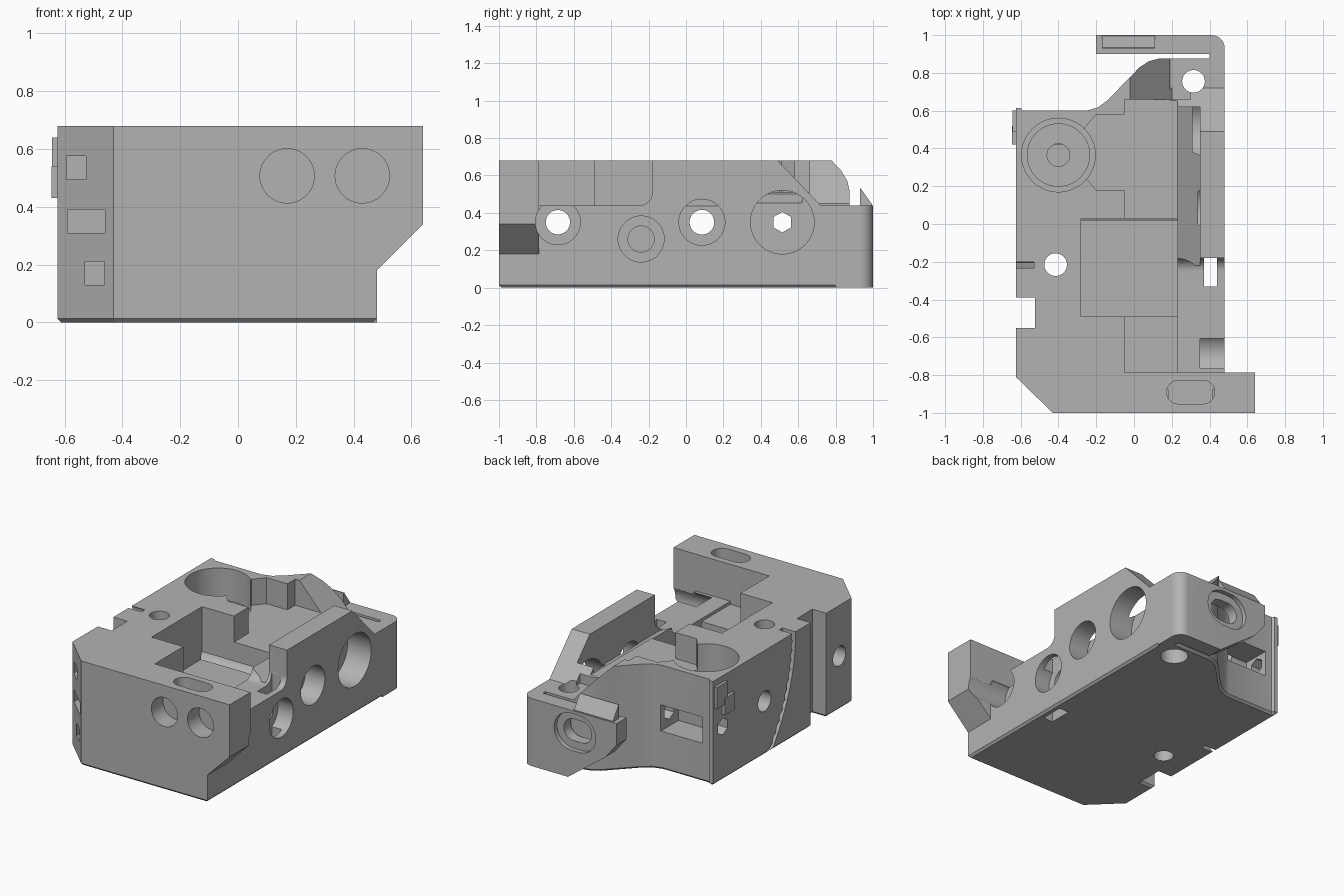
import bpy, bmesh, math
from mathutils import Vector

cube = bpy.data.objects.get("Cube")
if cube:
    bpy.data.objects.remove(cube, do_unlink=True)

grey = bpy.data.materials.new("machined_grey")
grey.use_nodes = True
COLOUR = (0.45, 0.45, 0.45, 1)
grey.diffuse_color = COLOUR
grey.node_tree.nodes["Principled BSDF"].inputs["Base Color"].default_value = COLOUR


def prism(name, pts, axis, lo, hi):
    """Extrude a 2D outline along an axis: x uses (y,z), y uses (x,z), z uses (x,y)."""
    place = {"x": lambda a, b, c: (c, a, b),
             "y": lambda a, b, c: (a, c, b),
             "z": lambda a, b, c: (a, b, c)}[axis]
    bm = bmesh.new()
    face = bm.faces.new([bm.verts.new(place(a, b, lo)) for a, b in pts])
    new = bmesh.ops.extrude_face_region(bm, geom=[face])["geom"]
    shift = Vector(place(0, 0, hi - lo))
    bmesh.ops.translate(bm, vec=shift, verts=[v for v in new if isinstance(v, bmesh.types.BMVert)])
    bmesh.ops.recalc_face_normals(bm, faces=bm.faces)
    mesh = bpy.data.meshes.new(name)
    bm.to_mesh(mesh)
    bm.free()
    mesh.materials.append(grey)
    obj = bpy.data.objects.new(name, mesh)
    bpy.context.collection.objects.link(obj)
    return obj


def rect(a0, a1, b0, b1):
    return [(a0, b0), (a1, b0), (a1, b1), (a0, b1)]


def arc(a, b, r, start=0, end=360, n=40):
    full = end - start == 360
    return [(a + r * math.cos(math.radians(start + (end - start) * i / n)),
             b + r * math.sin(math.radians(start + (end - start) * i / n)))
            for i in range(n if full else n + 1)]


def stadium(a, b, half, r):
    return arc(a + half, b, r, -90, 90, 16) + arc(a - half, b, r, 90, 270, 16)


def boolean(target, tool, operation="DIFFERENCE"):
    mod = target.modifiers.new("cut", "BOOLEAN")
    mod.object, mod.operation, mod.solver = tool, operation, "EXACT"
    bpy.context.view_layer.objects.active = target
    bpy.ops.object.modifier_apply(modifier=mod.name)
    bpy.data.objects.remove(tool, do_unlink=True)


def cut(pts, axis, lo, hi):
    boolean(body, prism("cutter", pts, axis, lo, hi))


# Main block, with side notch and swept rear shoulder
outline = [(-0.625, -0.81), (-0.43, -1), (0.48, -1), (0.48, 0.875), (0.13, 0.875),
           (0.08, 0.862), (0.03, 0.83), (-0.14, 0.655), (-0.19, 0.618), (-0.25, 0.6),
           (-0.59, 0.6), (-0.6, 0.615), (-0.625, 0.615),
           (-0.625, -0.39), (-0.525, -0.39), (-0.525, -0.55), (-0.625, -0.55)]
body = prism("body", outline, "z", 0, 0.68)
bm = bmesh.new()
bm.from_mesh(body.data)
bottom = [e for e in bm.edges if all(v.co.z < 0.001 for v in e.verts)]
bmesh.ops.bevel(bm, geom=bottom, offset=0.014, segments=1, affect="EDGES")
bm.to_mesh(body.data)
bm.free()

# Overhanging front flange
flange = prism("flange", [(0.4, 0.1), (0.48, 0.18), (0.64, 0.34), (0.64, 0.68), (0.4, 0.68)],
               "y", -1, -0.785)
boolean(body, flange, "UNION")

# Rear spring arm with rounded corner, joined at the right side
arm = prism("spring_arm", [(-0.2, 0.9), (0.4, 0.9), (0.4, 0.8), (0.48, 0.8)]
            + arc(0.41, 0.93, 0.07, 0, 90, 10) + [(-0.2, 1)], "z", 0, 0.44)
boolean(arm, prism("cutter", [(-0.3, -0.1), (0.25, -0.1), (0.15, 0), (-0.12, 0.2),
                              (-0.2, 0.3), (-0.3, 0.3)], "y", 0.885, 1.1))

# Lowered rear right deck: long ramp, then side slope of the shoulder
cut([(0.49, 0.68), (0.72, 0.44), (1.1, 0.44), (1.1, 0.8), (0.49, 0.8)], "x", 0.19, 0.7)
cut([(-0.02, 0.68), (0.2, 0.44), (0.3, 0.44), (0.3, 0.8), (-0.02, 0.8)], "y", 0.66, 1.1)
boolean(body, arm, "UNION")

# Stepped central pocket
cut(rect(-0.28, 0.23, -0.49, 0.03), "z", 0.34, 0.8)
cut(rect(-0.05, 0.23, -0.785, -0.48), "z", 0.42, 0.8)
cut(rect(-0.05, 0.231, 0.02, 0.66), "z", 0.51, 0.8)
cut([(0.229, 0.5), (0.35, 0.43), (0.35, 0.8), (0.229, 0.8)], "y", -0.22, 0.62)

# Lowered right side with a filleted end
cut([(-0.785, 0.44), (-0.25, 0.44)] + arc(-0.25, 0.51, 0.07, -80, 0, 10)
    + [(-0.18, 0.8), (-0.785, 0.8)], "x", 0.22, 0.7)

# Round well, its side opening and rear window
well = (-0.4, 0.365)
cut(arc(*well, 0.195, n=64), "z", 0.47, 0.8)
cut(arc(*well, 0.165, n=64), "z", 0.44, 0.6)
cut(arc(*well, 0.06), "z", 0.36, 0.6)
cut([(-0.26, 0.25), (-0.2, 0.18), (-0.04, 0.18), (-0.04, 0.58), (-0.2, 0.58), (-0.26, 0.51)],
    "z", 0.51, 0.8)
cut(rect(-0.54, -0.24, 0.25, 0.42), "y", 0.42, 0.8)

# Cross bores through both sides, with counterbores on the right
for y, z, r, rim, depth, sides in [(-0.685, 0.35, 0.065, 0.12, 0.13, 40),
                                   (0.085, 0.35, 0.066, 0.123, 0.14, 40),
                                   (0.515, 0.35, 0.055, 0.17, 0.17, 6)]:
    cut(arc(y, z, rim, n=56), "x", 0.48 - depth, 0.7)
    cut(arc(y, z, r, 30, 390, sides), "x", -0.8, 0.6)
cut(arc(-0.24, 0.26, 0.123, n=48), "x", 0.37, 0.7)
cut(arc(-0.24, 0.26, 0.07), "x", 0.25, 0.7)

# Vertical holes, slots and the bottom recess
cut(arc(-0.415, -0.215, 0.06), "z", -0.1, 0.8)
cut(arc(0.315, 0.755, 0.06), "z", -0.1, 0.8)
cut(arc(0.315, 0.755, 0.085), "z", -0.1, 0.12)
cut(rect(0.37, 0.44, -0.33, -0.18), "z", -0.1, 0.5)
cut(stadium(0.3, -0.89, 0.065, 0.062), "z", 0.6, 0.8)

# Front blind holes
for x in (0.17, 0.43):
    cut(arc(x, 0.507, 0.094, n=48), "y", -1.1, -0.88)

# Small sockets in the chamfered front corner
for x, z in [(-0.56, 0.535), (-0.525, 0.35), (-0.495, 0.17)]:
    w = 0.065 if z == 0.35 else 0.034
    cut(rect(x - w, x + w, z - 0.04, z + 0.04), "y", -1.1, -0.8)

# Wavy slit down the left side
path = []
for i in range(61):
    t = i / 60
    ripple = 0.012 * abs(math.sin(t * math.pi * 12))
    path.append((0.03 - 0.52 * t + 0.27 * t * t, -0.01 + 0.7 * t, ripple))
cut([(y + 0.014 + r, z) for y, z, r in path]
    + [(y - 0.014, z) for y, z, r in reversed(path)], "x", -0.8, -0.53)

# Spring arm eyelet with a recessed rim
cut(stadium(0.1, 0.3, 0.03, 0.12), "y", 0.97, 1.1)
cut(stadium(0.1, 0.3, 0.03, 0.07), "y", 0.89, 1.1)

# Wedge lip on the spring arm
lip = prism("arm_lip", [(0.93, 0.43), (0.995, 0.43), (0.995, 0.445), (0.935, 0.53), (0.93, 0.53)],
            "x", -0.17, 0.11)

# Raised clip plates on the left side
clip_upper = prism("clip_plate_upper", rect(0.42, 0.52, 0.43, 0.54), "x", -0.645, -0.62)
clip_lower = prism("clip_plate_lower", rect(0.49, 0.6, 0.5, 0.64), "x", -0.643, -0.62)

for obj in (body, lip, clip_upper, clip_lower):
    bpy.ops.object.select_all(action="DESELECT")
    obj.select_set(True)
    bpy.context.view_layer.objects.active = obj
    bpy.ops.object.shade_smooth_by_angle(angle=math.radians(25))
